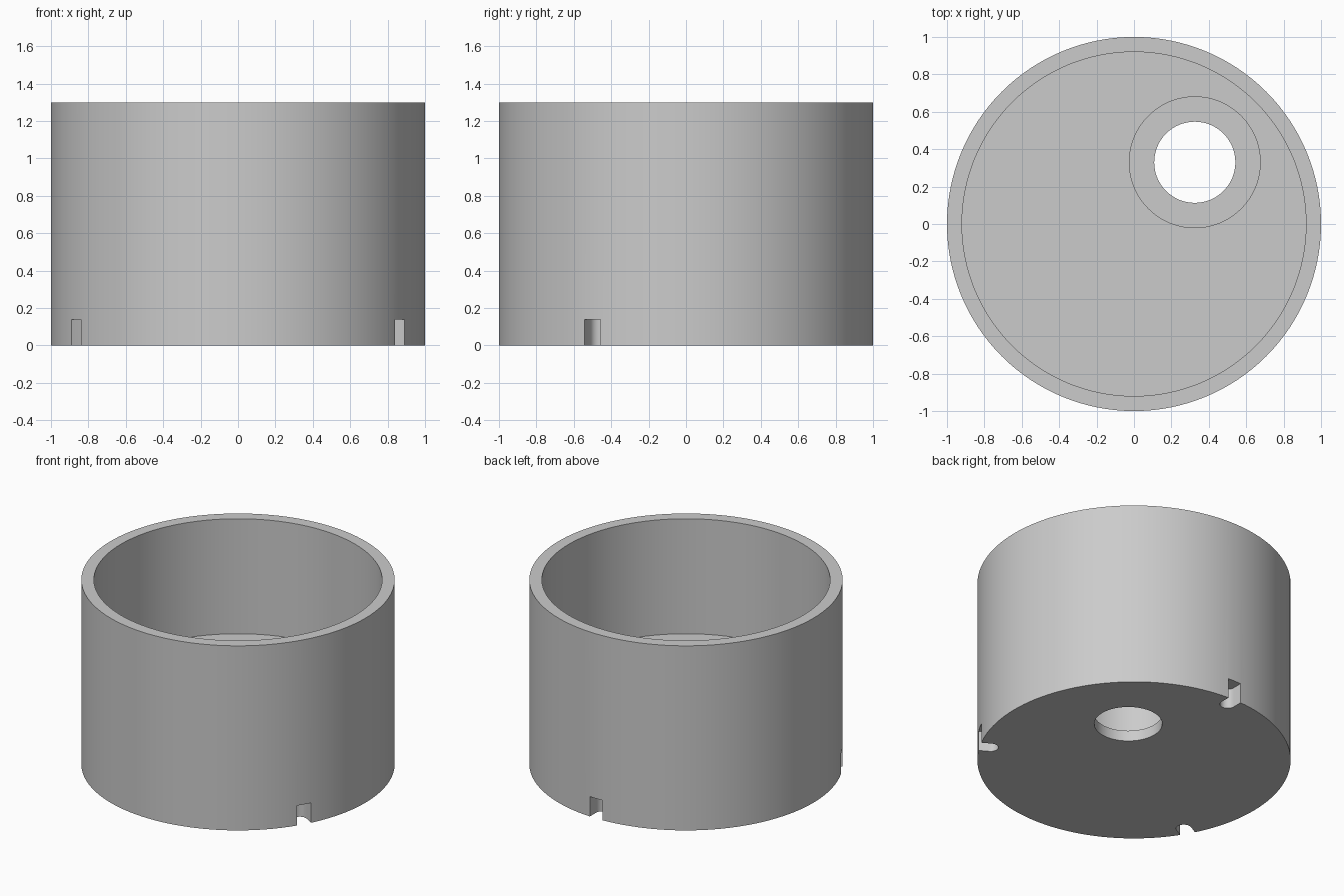
import bpy
import bmesh
from math import cos, sin, pi, radians
from mathutils import Vector

cube = bpy.data.objects.get("Cube")
if cube:
    bpy.data.objects.remove(cube, do_unlink=True)

HEIGHT, FLOOR, LEDGE = 1.3, 0.49, 0.075
BORE = (0.325, 0.33)

grey = bpy.data.materials.new("plain grey")
grey.use_nodes = True
colour = (0.6, 0.6, 0.6, 1)
grey.diffuse_color = colour
grey.node_tree.nodes["Principled BSDF"].inputs["Base Color"].default_value = colour


def circle(radius, centre=(0, 0), count=128):
    return [(centre[0] + radius * cos(2 * pi * i / count),
             centre[1] + radius * sin(2 * pi * i / count)) for i in range(count)]


def prism(name, outline, bottom, top):
    """Extrude a flat outline between two heights."""
    bm = bmesh.new()
    face = bm.faces.new([bm.verts.new((x, y, bottom)) for x, y in outline])
    grown = bmesh.ops.extrude_face_region(bm, geom=[face])["geom"]
    verts = [v for v in grown if isinstance(v, bmesh.types.BMVert)]
    bmesh.ops.translate(bm, verts=verts, vec=Vector((0, 0, top - bottom)))
    bmesh.ops.recalc_face_normals(bm, faces=bm.faces)
    mesh = bpy.data.meshes.new(name)
    bm.to_mesh(mesh)
    bm.free()
    mesh.materials.append(grey)
    obj = bpy.data.objects.new(name, mesh)
    bpy.context.collection.objects.link(obj)
    return obj


def cut(body, cutter):
    cutter.hide_render = True
    mod = body.modifiers.new("cut", "BOOLEAN")
    mod.operation, mod.solver, mod.object = "DIFFERENCE", "EXACT", cutter
    bpy.context.view_layer.objects.active = body
    bpy.ops.object.modifier_apply(modifier=mod.name)
    bpy.data.objects.remove(cutter, do_unlink=True)


# Round body with its wide cup, stepped bore and through hole
body = prism("cup_body", circle(1), 0, HEIGHT)
cut(body, prism("cup_cutter", circle(0.92), FLOOR, HEIGHT + 0.2))
cut(body, prism("bore_cutter", circle(0.35, BORE, 96), LEDGE, FLOOR + 0.2))
cut(body, prism("hole_cutter", circle(0.217, BORE, 64), -0.2, LEDGE + 0.1))

# Three round-ended notches around the foot
half, centre = 0.05, 0.93
slot = [(1.2, half)]
slot += [(centre + half * cos(a), half * sin(a))
         for a in (pi / 2 + pi * i / 16 for i in range(17))]
slot += [(1.2, -half)]
for angle in (-30, 90, 210):
    c, s = cos(radians(angle)), sin(radians(angle))
    outline = [(x * c - y * s, x * s + y * c) for x, y in slot]
    cut(body, prism("notch_cutter", outline, -0.2, 0.14))

# Smooth walls with crisp rims
bpy.ops.object.select_all(action="DESELECT")
body.select_set(True)
bpy.context.view_layer.objects.active = body
bpy.ops.object.shade_smooth_by_angle(angle=radians(30))
